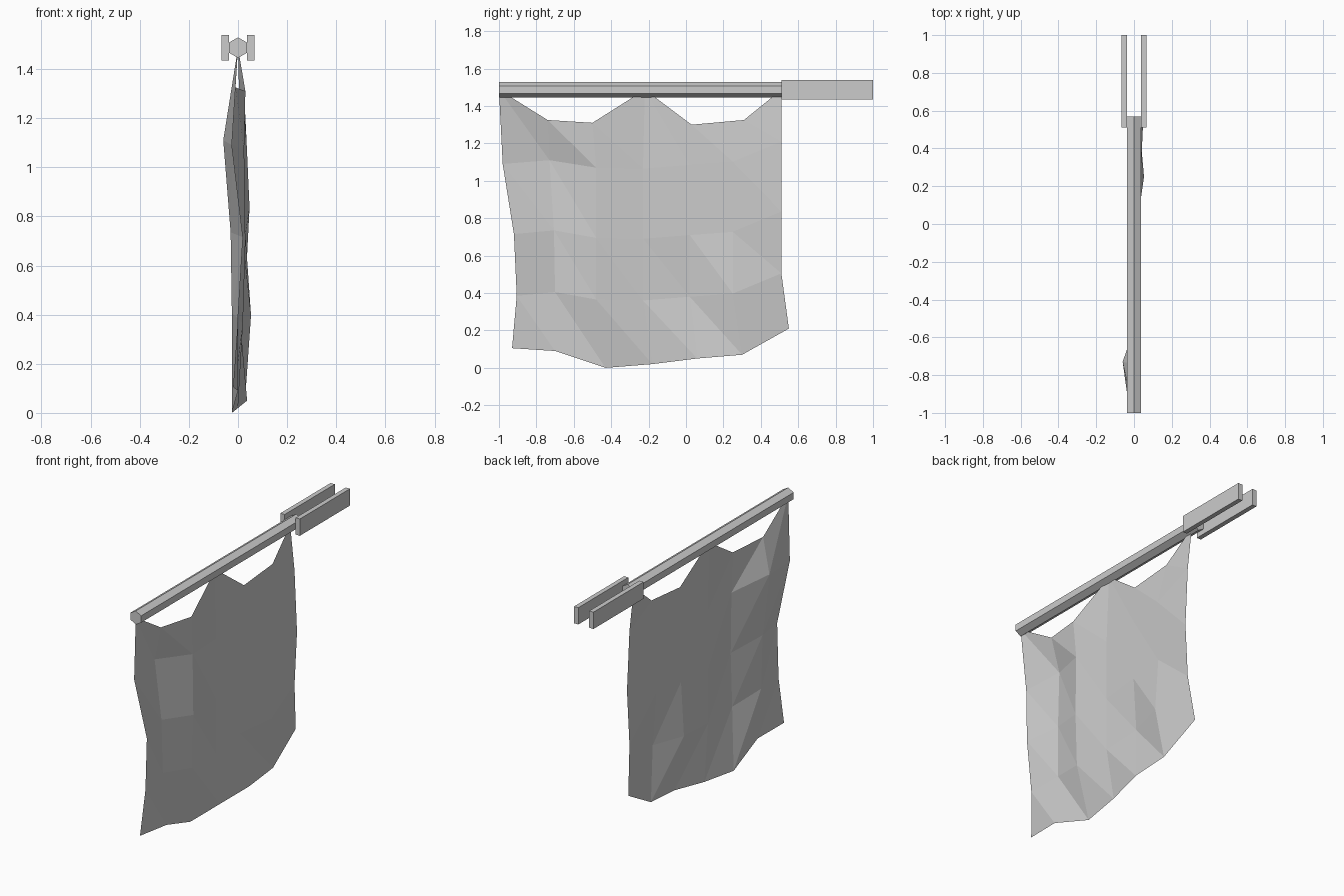
import bpy
from math import pi

if "Cube" in bpy.data.objects:
    bpy.data.objects.remove(bpy.data.objects["Cube"])

# Hexagonal pole along y
bpy.ops.mesh.primitive_cylinder_add(vertices=6, radius=0.042, depth=1.57,
                                    location=(0, -0.215, 1.487), rotation=(pi / 2, 0, 0))
bpy.context.object.name = "pole"

# Two flat bracket plates gripping the end of the pole
for side, name in ((-1, "left_bracket"), (1, "right_bracket")):
    bpy.ops.mesh.primitive_cube_add(size=1, location=(side * 0.052, 0.755, 1.487))
    plate = bpy.context.object
    plate.name = name
    plate.scale = (0.029, 0.49, 0.104)

# Cloth: top and bottom outlines, tied to the pole at both corners and the middle
top = [(-1, 1.487), (-.74, 1.325), (-.5, 1.31), (-.22, 1.487), (.03, 1.30), (.31, 1.325), (.51, 1.487)]
bottom = [(-.93, .105), (-.7, .09), (-.43, 0), (-.18, .02), (.06, .05), (.3, .07), (.55, .21)]

# Inner rows share one sagging profile, shifted per row (height, left edge inset)
columns = [-.98, -.73, -.48, -.23, .02, .25, .51]
sag = [0, .02, -.02, -.025, -.005, .012, .12]
inset = [1, .4, 0, 0, 0, 0, 0]
rows = [top]
for height, shift in ((1.09, 0), (.715, .06), (.385, .075)):
    rows.append([(y + shift * k, height + s) for y, s, k in zip(columns, sag, inset)])
rows.append(bottom)

# Fold depth in x for each row
folds = [
    [0, -.01, .03, 0, .02, .02, 0],
    [-.025, -.06, .025, .01, .02, .035, .03],
    [.02, -.03, .03, .01, .02, .03, .047],
    [0, -.025, .02, .01, .0, .053, .03],
    [-.02, .0, -.025, 0, .037, .03, .01],
]
verts = [(x, y, z) for row, fold in zip(rows, folds) for (y, z), x in zip(row, fold)]
faces = []
n = len(columns)
for r in range(len(rows) - 1):
    for c in range(n - 1):
        a = r * n + c
        faces += [(a, a + n, a + n + 1), (a, a + n + 1, a + 1)]
mesh = bpy.data.meshes.new("cloth")
mesh.from_pydata(verts, [], faces)
mesh.update()
bpy.context.collection.objects.link(bpy.data.objects.new("cloth", mesh))
